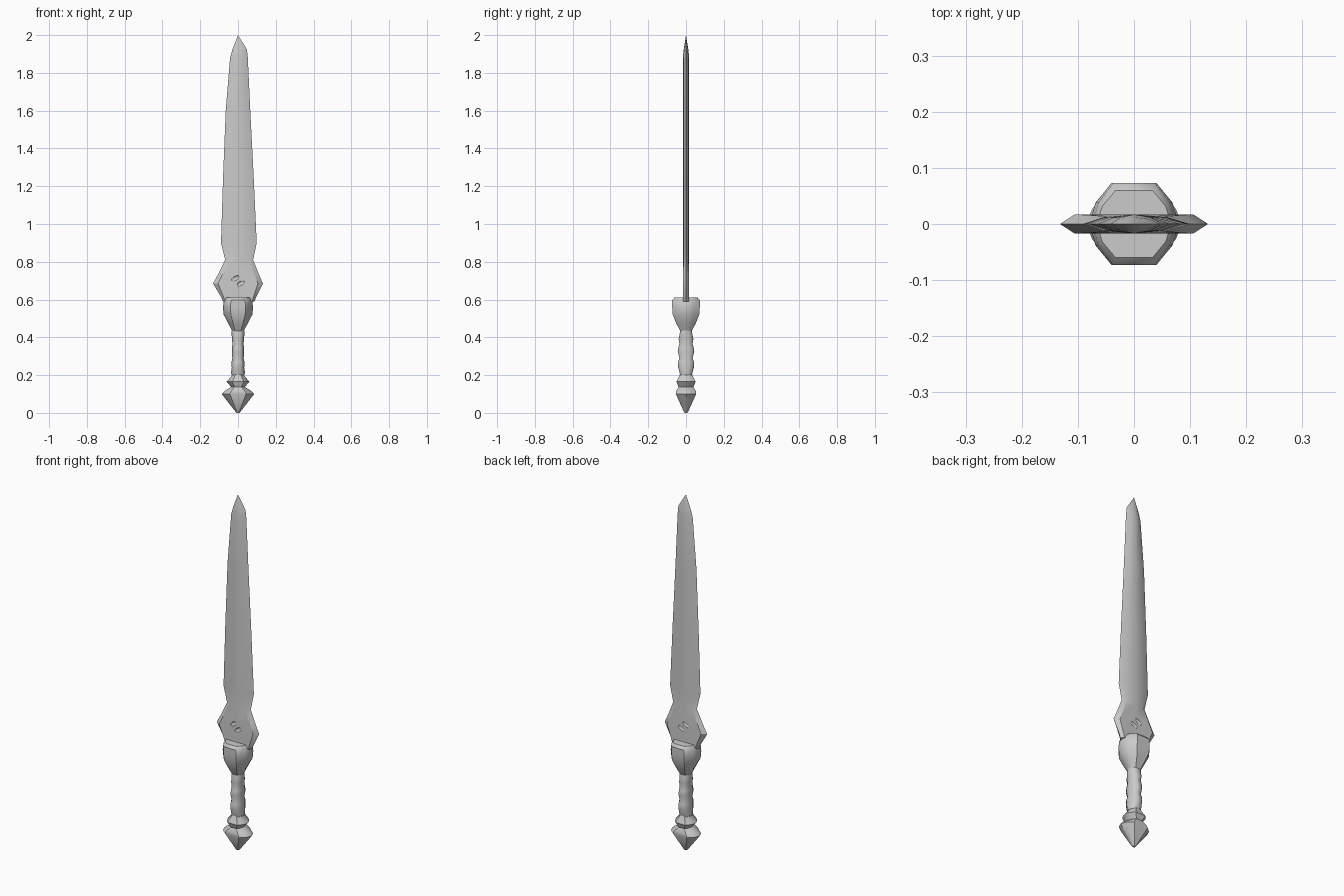
import bpy, bmesh, math

if "Cube" in bpy.data.objects:
    bpy.data.objects.remove(bpy.data.objects["Cube"])

RING = [(1, 0), (.86, .52), (.5, 1), (-.5, 1), (-.86, .52),
        (-1, 0), (-.86, -.52), (-.5, -1), (.5, -1), (.86, -.52)]


def loft(name, rings, angle=40):
    """Skin a list of equal-length point rings and cap both ends."""
    bm = bmesh.new()
    loops = [[bm.verts.new(p) for p in ring] for ring in rings]
    n = len(loops[0])
    for a, b in zip(loops, loops[1:]):
        for i in range(n):
            j = (i + 1) % n
            bm.faces.new((a[i], a[j], b[j], b[i]))
    bm.faces.new(loops[0][::-1])
    bm.faces.new(loops[-1])
    bmesh.ops.remove_doubles(bm, verts=bm.verts, dist=0.0003)
    bmesh.ops.recalc_face_normals(bm, faces=bm.faces)
    me = bpy.data.meshes.new(name)
    bm.to_mesh(me)
    bm.free()
    ob = bpy.data.objects.new(name, me)
    bpy.context.collection.objects.link(ob)
    bpy.ops.object.select_all(action='DESELECT')
    ob.select_set(True)
    bpy.context.view_layer.objects.active = ob
    bpy.ops.object.shade_smooth_by_angle(angle=math.radians(angle))
    return ob


def turned(name, profile, angle=40):
    """Profile rows are z, half width, half depth."""
    return loft(name, [[(x * rx, y * ry, z) for x, y in RING] for z, rx, ry in profile], angle)


def blade_ring(z, left, right, inset, shoulder, ridge):
    """Flattened section: sharp edges, bevel shoulders and a centre ridge."""
    l, r = left * inset, right * inset
    return [(right, 0, z), (r, shoulder, z), (0, ridge, z), (l, shoulder, z),
            (left, 0, z), (l, -shoulder, z), (0, -ridge, z), (r, -shoulder, z)]


# blade with flared base: z, left, right, bevel inset, shoulder and ridge depth
blade = loft("blade", [blade_ring(*row) for row in [
    (.59, -.08, .088, .85, .017, .017),
    (.61, -.088, .095, .85, .017, .017),
    (.685, -.132, .132, .8, .017, .017),
    (.735, -.105, .11, .78, .016, .017),
    (.81, -.068, .08, .7, .013, .017),
    (.9, -.09, .099, .6, .012, .017),
    (1.25, -.079, .083, .55, .012, .017),
    (1.6, -.065, .065, .55, .012, .017),
    (1.88, -.042, .052, .55, .012, .017),
    (1.925, -.029, .047, .55, .009, .012),
    (2.0, 0, 0, .5, 0, 0)]], 30)

# shallow slanted nicks on both faces of the flared base
for k, (x, z) in enumerate([(-.014, .712), (.014, .685)]):
    for side in (-1, 1):
        bpy.ops.mesh.primitive_uv_sphere_add(segments=12, ring_count=8, location=(x, side * .018, z),
                                             rotation=(0, math.radians(-30), 0))
        cutter = bpy.context.object
        cutter.name = "nick_cutter"
        cutter.scale = (.024, .007, .011)
        cutter.hide_render = True
        cutter.hide_set(True)
        mod = blade.modifiers.new("nick", 'BOOLEAN')
        mod.operation = 'DIFFERENCE'
        mod.object = cutter

# bulbous collar
turned("collar", [(.425, .026, .026), (.44, .034, .034), (.475, .052, .052), (.52, .076, .07),
                  (.56, .08, .073), (.598, .074, .073), (.612, .066, .06)])

# ridged grip
turned("grip", [(.2, .034, .032), (.215, .037, .034), (.24, .033, .042), (.27, .034, .042),
                (.29, .03, .035), (.325, .033, .044), (.345, .031, .041), (.365, .03, .035),
                (.39, .031, .039), (.415, .034, .034), (.435, .034, .031)], 60)

# double pointed pommel
turned("pommel", [(.0, .008, .007), (.01, .016, .013), (.1, .086, .054), (.115, .072, .052),
                  (.137, .036, .04), (.165, .06, .051), (.195, .034, .036), (.21, .03, .03)], 35)
